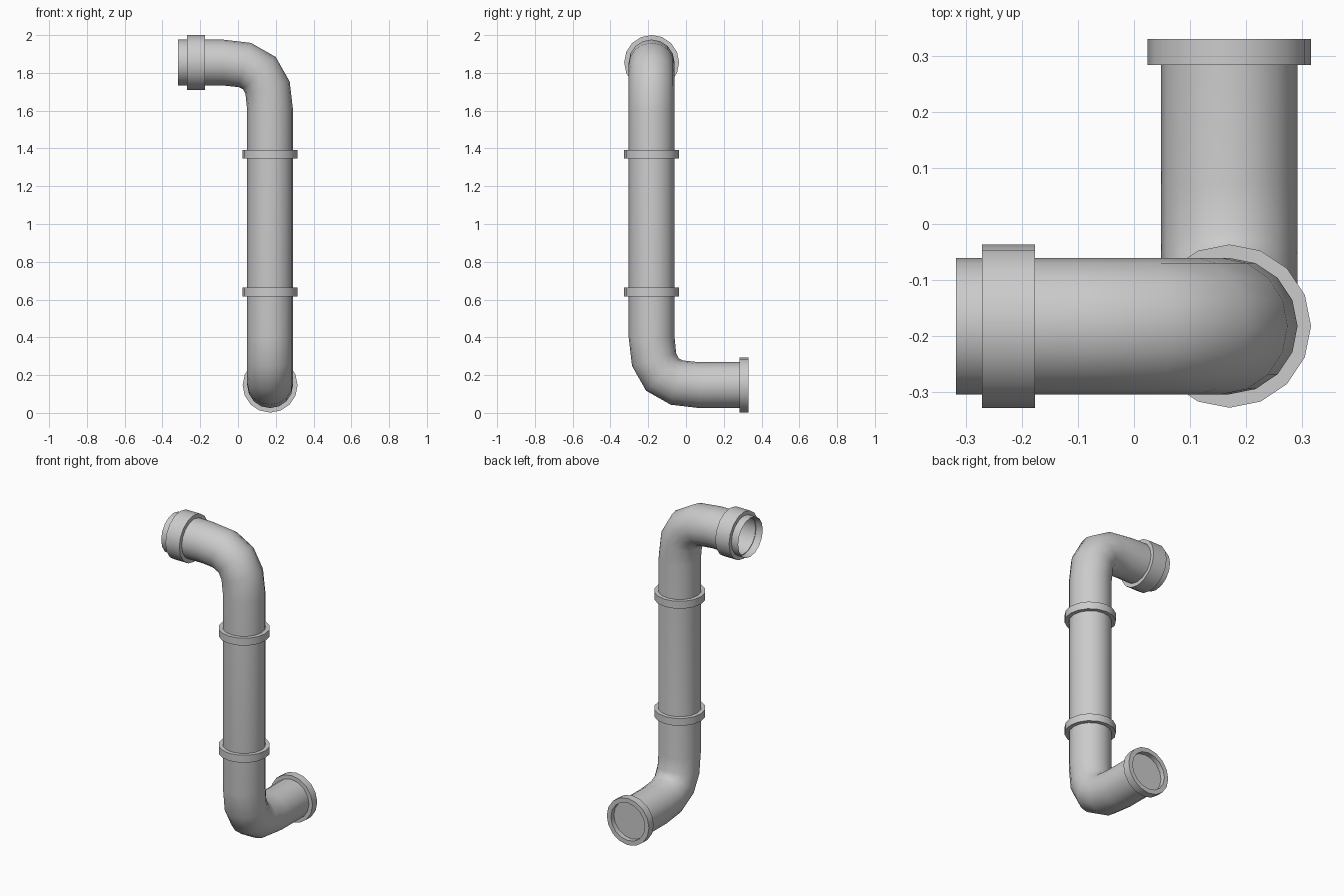
import bpy, bmesh, math
from mathutils import Vector

if "Cube" in bpy.data.objects:
    bpy.data.objects.remove(bpy.data.objects["Cube"])

SIDES = 16
R_PIPE, R_COLLAR, R_INNER = 0.1215, 0.1455, 0.117
X, Y, Z_LOW, Z_TOP = 0.17, -0.182, 0.147, 1.855


def finish(name, bm):
    mesh = bpy.data.meshes.new(name)
    bm.to_mesh(mesh)
    bm.free()
    ob = bpy.data.objects.new(name, mesh)
    bpy.context.collection.objects.link(ob)
    bpy.ops.object.select_all(action='DESELECT')
    ob.select_set(True)
    bpy.context.view_layer.objects.active = ob
    bpy.ops.object.shade_smooth_by_angle(angle=math.radians(50))
    return ob


def ring(bm, c, a, b, r):
    return [bm.verts.new(c + r * (a * math.cos(t) + b * math.sin(t)))
            for t in (2 * math.pi * i / SIDES for i in range(SIDES))]


def bridge(bm, r0, r1):
    for i in range(SIDES):
        j = (i + 1) % SIDES
        bm.faces.new((r0[i], r0[j], r1[j], r1[i]))


def bend(corner, d_in, d_out, size=0.252, k=0.736, steps=4):
    """Points and tangents of a curved elbow around a corner."""
    p0, p3 = corner - d_in * size, corner + d_out * size
    p1, p2 = p0 + d_in * size * k, p3 - d_out * size * k
    out = []
    for i in range(steps + 1):
        t = i / steps
        u = 1 - t
        p = u**3 * p0 + 3 * u * u * t * p1 + 3 * u * t * t * p2 + t**3 * p3
        d = u * u * (p1 - p0) + 2 * u * t * (p2 - p1) + t * t * (p3 - p2)
        out.append((p, d.normalized()))
    return out


def collar(name, centre, axis, width):
    """Rectangular section revolved round the pipe."""
    bm = bmesh.new()
    a = Vector((axis.y, axis.z, axis.x))
    b = axis.cross(a)
    h = axis * width / 2
    loops = [ring(bm, centre + h * s, a, b, r) for s, r in
             ((-1, R_COLLAR), (1, R_COLLAR), (1, R_INNER), (-1, R_INNER))]
    for i in range(4):
        bridge(bm, loops[i], loops[(i + 1) % 4])
    return finish(name, bm)


ex, ey, ez = Vector((1, 0, 0)), Vector((0, 1, 0)), Vector((0, 0, 1))

# pipe: capped lower end, two elbows, open upper end
path = [(Vector((X, 0.30, Z_LOW)), -ey)]
path += bend(Vector((X, Y, Z_LOW)), -ey, ez)
path += bend(Vector((X, Y, Z_TOP)), ez, -ex)
path += [(Vector((-0.317, Y, Z_TOP)), -ex)]

bm = bmesh.new()
tangent, a = path[0][1], ex.copy()
rings = []
for p, d in path:
    a = tangent.rotation_difference(d) @ a
    tangent = d
    rings.append(ring(bm, p, a, d.cross(a), R_PIPE))
for r0, r1 in zip(rings, rings[1:]):
    bridge(bm, r0, r1)
bm.faces.new(list(reversed(rings[0])))
finish("pipe", bm)

# collars
collar("lower_flange", Vector((X, 0.3065, Z_LOW)), ey, 0.047)
collar("lower_collar", Vector((X, Y, 0.64)), ez, 0.046)
collar("upper_collar", Vector((X, Y, 1.37)), ez, 0.046)
collar("top_collar", Vector((-0.2235, Y, Z_TOP)), ex, 0.095)
